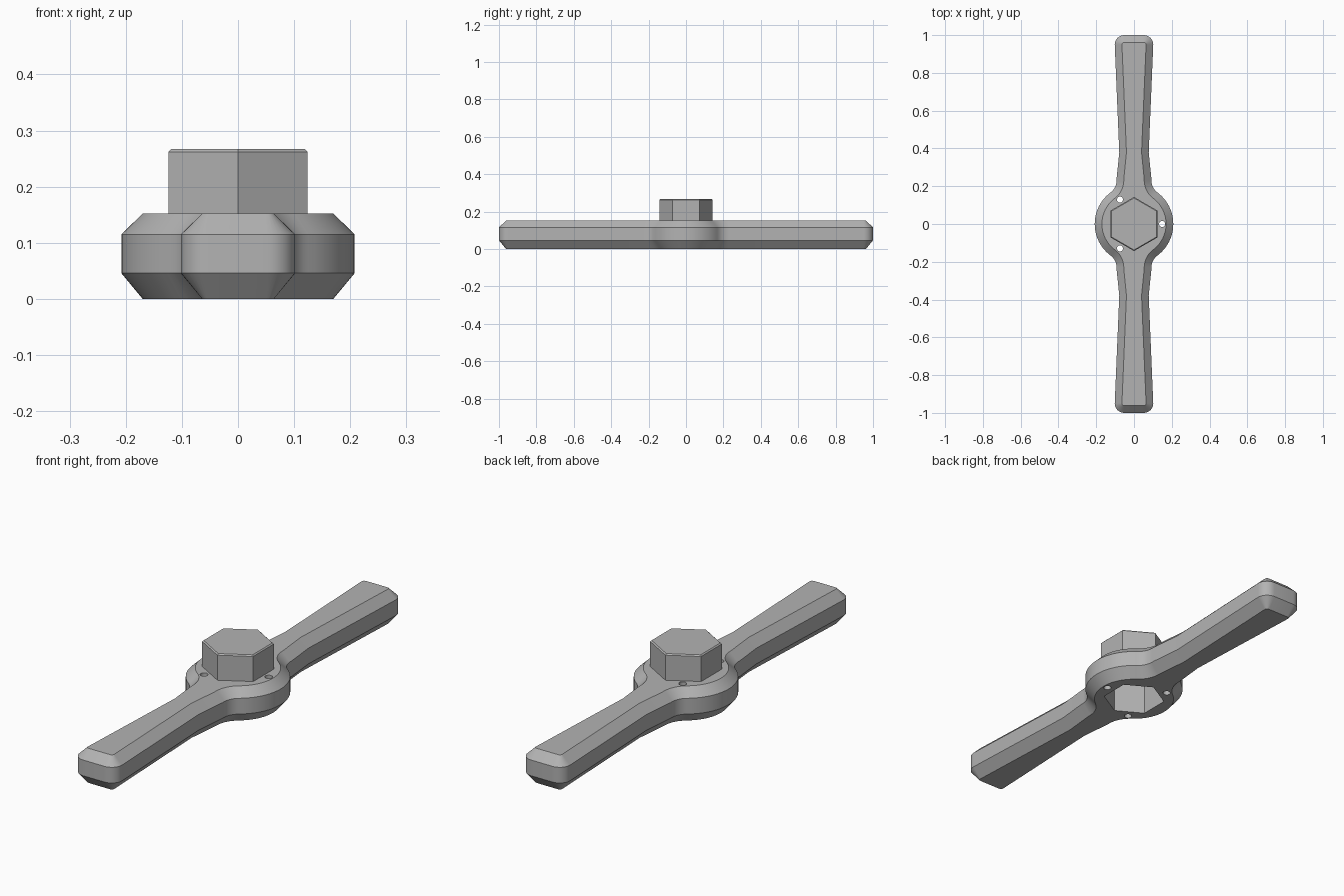
import bpy
import bmesh
from math import sin, cos, radians, degrees, atan2, sqrt
from mathutils import Vector

cube = bpy.data.objects.get("Cube")
if cube:
    bpy.data.objects.remove(cube, do_unlink=True)

grey = bpy.data.materials.new("plain grey")
grey.use_nodes = True
colour = (0.45, 0.45, 0.45, 1)
grey.diffuse_color = colour
grey.node_tree.nodes["Principled BSDF"].inputs["Base Color"].default_value = colour


def arc(cx, cy, r, start, end, steps):
    angles = [radians(start + (end - start) * i / steps) for i in range(steps + 1)]
    return [Vector((cx + r * cos(a), cy + r * sin(a))) for a in angles]


def polygon(r, sides, start=0, centre=(0, 0)):
    return arc(*centre, r, start, start + 360, sides)[:-1]


def inset(points, d):
    """Move a counter-clockwise outline inwards by d."""
    result = []
    for i, p in enumerate(points):
        a = (p - points[i - 1]).normalized()
        b = (points[(i + 1) % len(points)] - p).normalized()
        n, m = Vector((-a.y, a.x)), Vector((-b.y, b.x))
        result.append(p + (n + m) * d / (1 + n.dot(m)))
    return result


def loft(name, layers):
    """Closed solid through (outline, height) layers, bottom to top."""
    bm = bmesh.new()
    rings = [[bm.verts.new((p.x, p.y, z)) for p in pts] for pts, z in layers]
    for low, high in zip(rings, rings[1:]):
        for i in range(len(low)):
            bm.faces.new((low[i - 1], low[i], high[i], high[i - 1]))
    bm.faces.new(rings[0][::-1])
    bm.faces.new(rings[-1])
    bmesh.ops.recalc_face_normals(bm, faces=bm.faces)
    mesh = bpy.data.meshes.new(name)
    bm.to_mesh(mesh)
    bm.free()
    mesh.materials.append(grey)
    obj = bpy.data.objects.new(name, mesh)
    bpy.context.collection.objects.link(obj)
    return obj


def combine(target, tool, operation):
    """Apply a boolean and discard the helper."""
    bpy.context.view_layer.objects.active = target
    mod = target.modifiers.new("boolean", 'BOOLEAN')
    mod.operation = operation
    mod.solver = 'EXACT'
    mod.object = tool
    bpy.ops.object.modifier_apply(modifier=mod.name)
    bpy.data.objects.remove(tool, do_unlink=True)


# Quarter outline: hub arc, concave fillet, narrow neck, rounded grip end
hub, fillet, neck = 0.208, 0.08, 0.092
fx = neck + fillet
fy = sqrt((hub + fillet) ** 2 - fx ** 2)
meet = degrees(atan2(fy, fx))
quarter = arc(0, 0, hub, 0, meet, 12)
quarter += arc(fx, fy, fillet, 180 + meet, 175, 8)[1:]
quarter += [Vector((0.078, 0.38))]
quarter += arc(0.052, 0.95, 0.05, 0, 90, 8)

# Mirror into the full outline
upper = quarter + [Vector((-p.x, p.y)) for p in reversed(quarter)]
upper.pop()
outline = upper + [-p for p in upper]

# Handle with bevelled top and bottom edges
narrow = inset(outline, 0.038)
handle = loft("handle", [(narrow, 0), (outline, 0.046), (outline, 0.115), (narrow, 0.152)])

# Hexagonal boss on the hub
hexagon = polygon(0.143, 6, 90)
boss = loft("boss", [(hexagon, 0.1), (hexagon, 0.262), (inset(hexagon, 0.005), 0.267)])
combine(handle, boss, 'UNION')

# Hexagonal socket open at the bottom
socket = polygon(0.13, 6, 90)
combine(handle, loft("socket_cutter", [(socket, -0.1), (socket, 0.23)]), 'DIFFERENCE')

# Three through holes around the boss
for angle in (0, 120, 240):
    a = radians(angle)
    hole = polygon(0.016, 20, 0, (0.149 * cos(a), 0.149 * sin(a)))
    combine(handle, loft("hole_cutter", [(hole, -0.1), (hole, 0.3)]), 'DIFFERENCE')

handle.select_set(True)
bpy.context.view_layer.objects.active = handle
bpy.ops.object.shade_smooth_by_angle(angle=radians(25))
